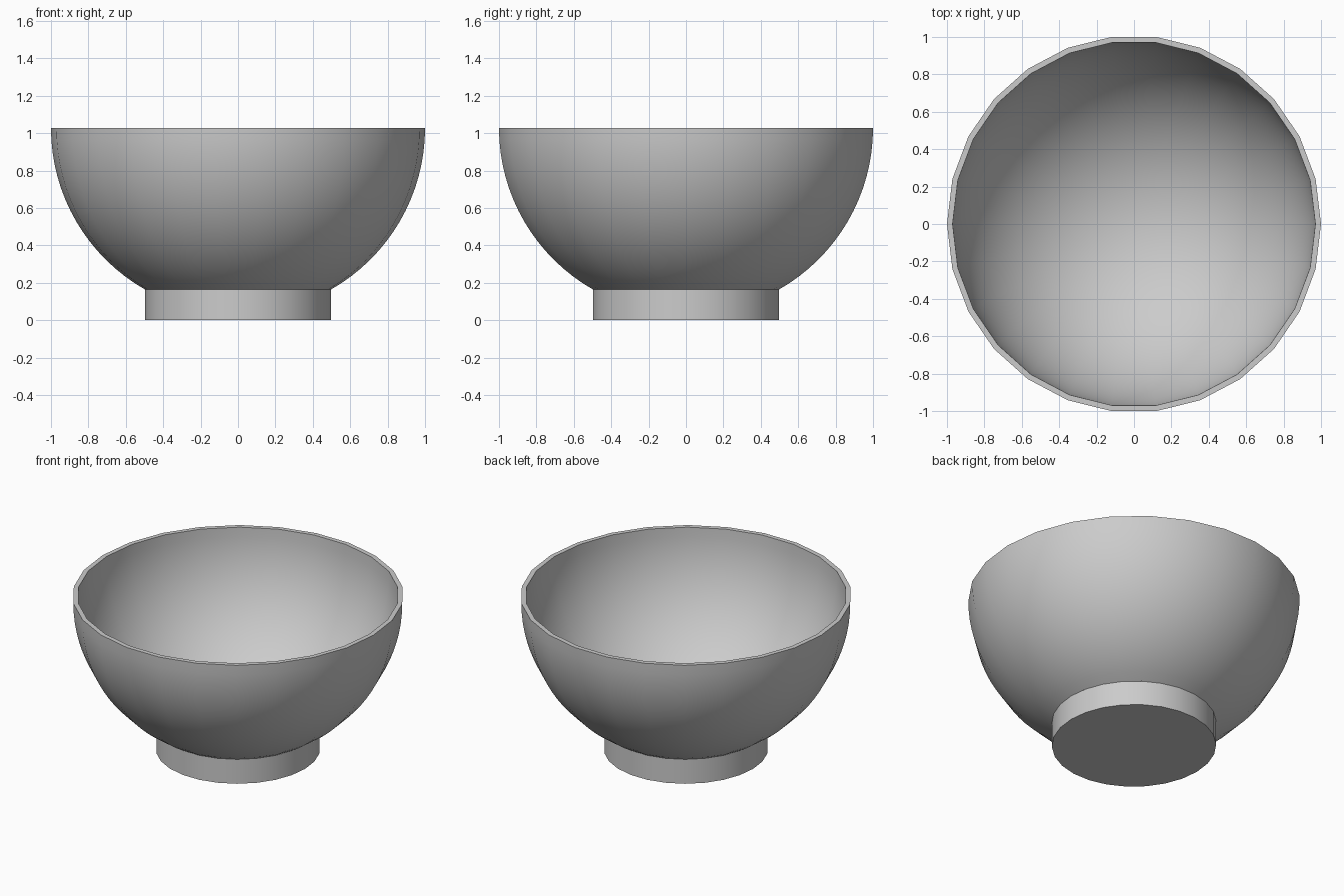
import bpy
import bmesh
from math import sin, cos, pi, asin

SIDES = 26
DEPTH = 1 / cos(pi / SIDES)   # the flats at front and back reach the full radius
RIM_Z = 1.027                 # rim height, also the centre of both shells
OUTER, INNER = 1.0, 0.97
HEIGHT = 0.995                # shells are very slightly shallower than spheres
FOOT_R, FOOT_TOP = 0.496, 0.163

cube = bpy.data.objects.get("Cube")
if cube:
    bpy.data.objects.remove(cube, do_unlink=True)

grey = bpy.data.materials.new("plain_grey")
grey.use_nodes = True
colour = (0.6, 0.6, 0.6, 1)
grey.diffuse_color = colour
grey.node_tree.nodes["Principled BSDF"].inputs["Base Color"].default_value = colour


def lathe(name, profile):
    """Turn a (radius, height) profile around z; radius zero closes to a point."""
    bm = bmesh.new()
    rings = []
    for r, z in profile:
        count = SIDES if r > 0 else 1
        rings.append([bm.verts.new((r * cos(2 * pi * i / SIDES),
                                    r * DEPTH * sin(2 * pi * i / SIDES), z))
                      for i in range(count)])
    for low, high in zip(rings, rings[1:]):
        for i in range(SIDES):
            j = (i + 1) % SIDES
            corners = [low[i % len(low)], low[j % len(low)],
                       high[j % len(high)], high[i % len(high)]]
            bm.faces.new(list(dict.fromkeys(corners)))
    mesh = bpy.data.meshes.new(name)
    bm.to_mesh(mesh)
    bm.free()
    mesh.materials.append(grey)
    obj = bpy.data.objects.new(name, mesh)
    bpy.context.collection.objects.link(obj)
    bpy.ops.object.select_all(action="DESELECT")
    obj.select_set(True)
    bpy.context.view_layer.objects.active = obj
    bpy.ops.object.shade_smooth_by_angle(angle=pi / 6)


def arc(radius, start, end, steps):
    """Profile points on a shell, with angles measured from straight down."""
    angles = [start + (end - start) * k / steps for k in range(steps + 1)]
    return [(radius * sin(a), RIM_Z - radius * HEIGHT * cos(a)) for a in angles]


# Bowl: outer shell from the foot to the rim, flat rim, inner shell to its centre
outer = arc(OUTER, asin(FOOT_R / OUTER), pi / 2, 16)
inner = arc(INNER, pi / 2, 0, 24)
lathe("bowl", outer + inner)

# Foot: straight ring with a closed underside
lathe("foot", [(0, 0), (FOOT_R, 0), (FOOT_R, FOOT_TOP)])
